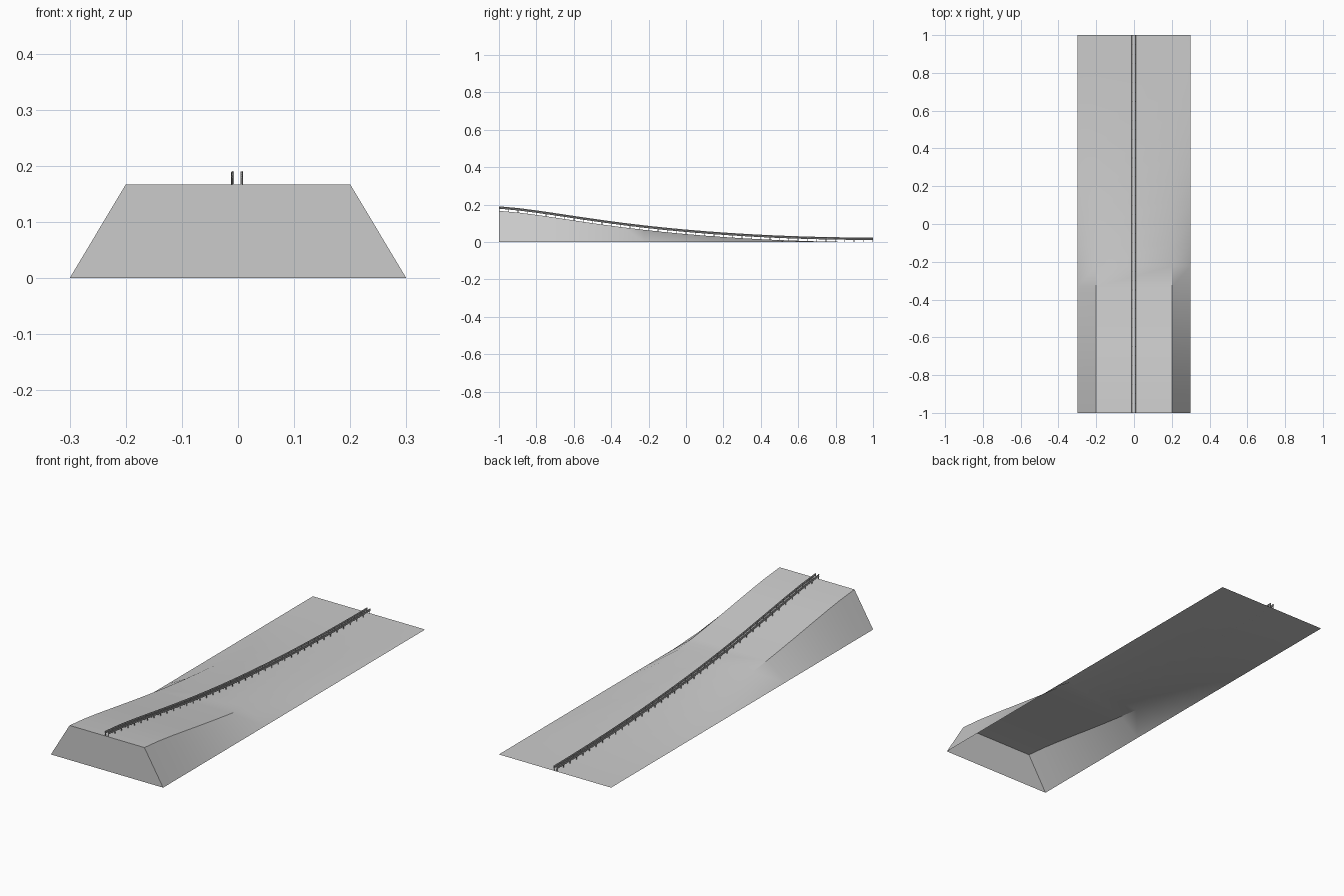
import bpy, bmesh, math

if "Cube" in bpy.data.objects:
    bpy.data.objects.remove(bpy.data.objects["Cube"])

SEGS = 18          # lengthwise divisions of the hill
POSTS = 41         # posts per barrier side
CX = -0.0015       # barrier centre line


def height(y):
    """Hill height: crest at the front easing down to ground at the back."""
    t = (y + 1) / 2
    u = 1 - t
    return 0.167 * u ** 2 * (1 + 1.25 * t * u ** 5)


def material(name, value):
    m = bpy.data.materials.new(name)
    m.diffuse_color = (value, value, value, 1)
    m.use_nodes = True
    m.node_tree.nodes["Principled BSDF"].inputs["Base Color"].default_value = m.diffuse_color
    return m


def finish(bm, name, mat, angle=None):
    me = bpy.data.meshes.new(name)
    bm.to_mesh(me)
    bm.free()
    ob = bpy.data.objects.new(name, me)
    bpy.context.collection.objects.link(ob)
    me.materials.append(mat)
    if angle:
        me.shade_smooth()
        me.set_sharp_from_angle(angle=math.radians(angle))
    return ob


def loft(bm, profile, ys):
    """Sweep an open (x, z) profile function along y."""
    rows = [[bm.verts.new((x, y, z)) for x, z in profile(y)] for y in ys]
    for a, b in zip(rows, rows[1:]):
        for i in range(len(a) - 1):
            bm.faces.new((a[i], a[i + 1], b[i + 1], b[i]))
    return rows


ground = material("pale grey ground", 0.6)
steel = material("grey steel", 0.5)
ys = [-1 + 2 * i / SEGS for i in range(SEGS + 1)]

# Embankment: open-bottomed shell with sloping sides and a closed front
bm = bmesh.new()
rows = loft(bm, lambda y: [(-0.3, 0), (-0.2, height(y)),
                           (0.2, height(y)), (0.3, 0)], ys)
bm.faces.new(rows[0][::-1])
finish(bm, "embankment", ground, 31.5)

# Central barrier: corrugated beam and posts on each side
WAVE = [(0.0085, 0.0115), (0.0105, 0.0135), (0.0105, 0.0150), (0.0085, 0.0170),
        (0.0085, 0.0185), (0.0105, 0.0205), (0.0105, 0.0220), (0.0085, 0.0240)]
for side, label in ((-1, "left"), (1, "right")):
    bm = bmesh.new()
    loft(bm, lambda y: [(CX + side * x, height(y) + z) for x, z in WAVE], ys)
    if side > 0:
        bmesh.ops.reverse_faces(bm, faces=bm.faces)
    bmesh.ops.reverse_faces(bm, faces=bm.faces)
    beam = finish(bm, label + "_barrier_beam", steel)
    thick = beam.modifiers.new("thickness", "SOLIDIFY")
    thick.thickness = 0.0006
    thick.offset = 0

    bm = bmesh.new()
    for i in range(POSTS):
        y = -0.998 + 1.996 * i / (POSTS - 1)
        cube = bmesh.ops.create_cube(bm, size=1)["verts"]
        bmesh.ops.scale(bm, vec=(0.0024, 0.003, 0.023), verts=cube)
        bmesh.ops.translate(
            bm, vec=(CX + side * 0.0072, y, height(y) + 0.0115), verts=cube)
    finish(bm, label + "_barrier_posts", steel)
